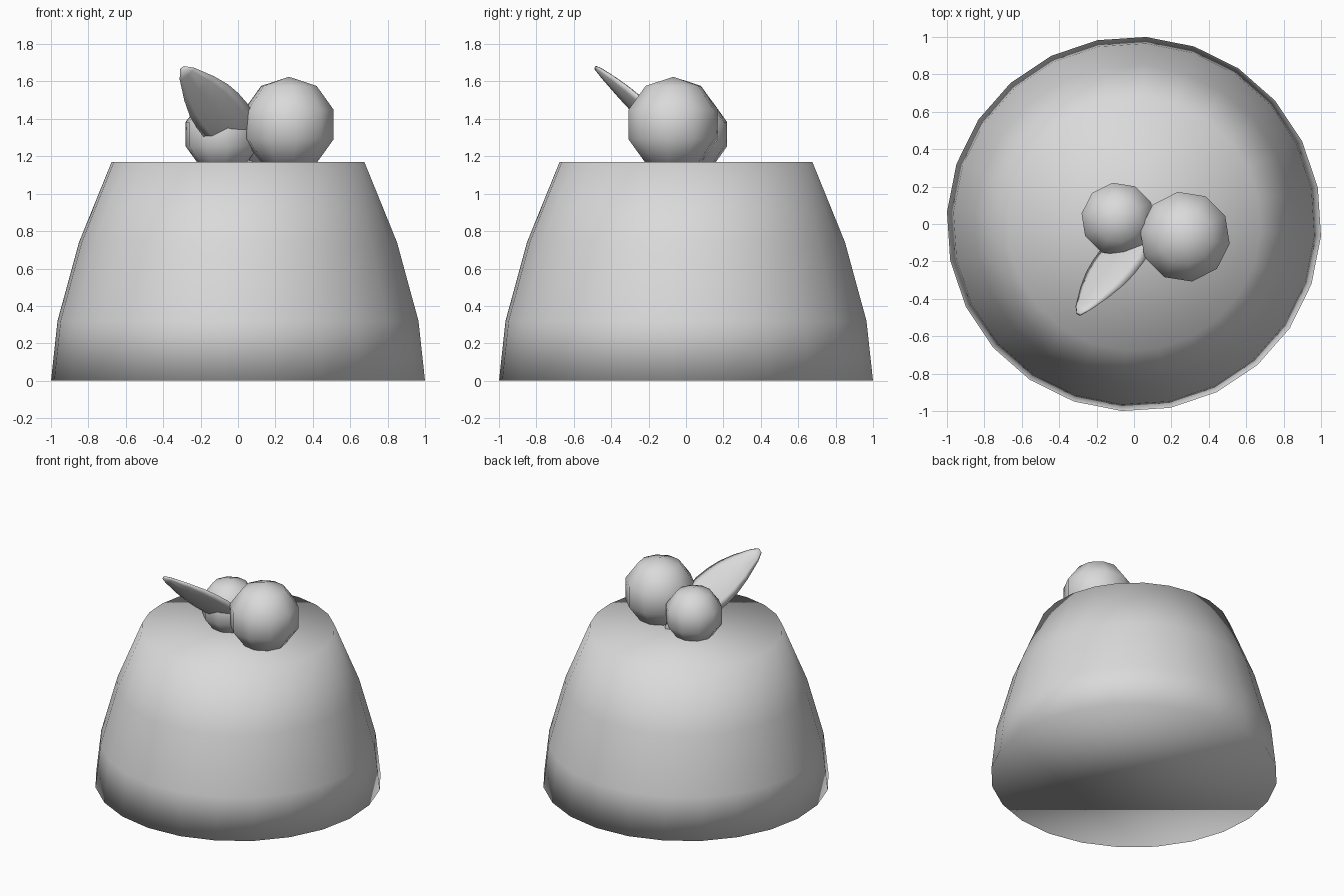
import bpy, bmesh, math
from mathutils import Vector

cube = bpy.data.objects.get("Cube")
if cube:
    bpy.data.objects.remove(cube, do_unlink=True)

# One plain grey material for every part
grey = bpy.data.materials.new("light grey")
grey.use_nodes = True
COLOUR = (0.7, 0.7, 0.7, 1.0)
grey.diffuse_color = COLOUR
grey.node_tree.nodes["Principled BSDF"].inputs["Base Color"].default_value = COLOUR


def finish(name, bm):
    """Turn a bmesh into a smooth, grey object."""
    bmesh.ops.recalc_face_normals(bm, faces=bm.faces[:])
    for f in bm.faces:
        f.smooth = True
    mesh = bpy.data.meshes.new(name)
    bm.to_mesh(mesh)
    bm.free()
    mesh.materials.append(grey)
    ob = bpy.data.objects.new(name, mesh)
    bpy.context.collection.objects.link(ob)
    return ob


def loft(bm, rings, cap_start=True, cap_end=True):
    """Bridge equal-sized rings of points with quads and cap the ends."""
    loops = [[bm.verts.new(p) for p in ring] for ring in rings]
    n = len(loops[0])
    for a, b in zip(loops, loops[1:]):
        for i in range(n):
            j = (i + 1) % n
            bm.faces.new((a[i], a[j], b[j], b[i]))
    if cap_start:
        bm.faces.new(loops[0][::-1])
    if cap_end:
        bm.faces.new(loops[-1])


def circle(radius, z, sides, offset):
    return [(radius * math.cos(offset + math.tau * i / sides),
             radius * math.sin(offset + math.tau * i / sides), z)
            for i in range(sides)]


# Domed pudding body: tapered profile with flat top and base
profile = [(1.002, 0.0), (0.967, 0.32), (0.852, 0.74), (0.677, 1.17)]
bm = bmesh.new()
loft(bm, [circle(r, z, 24, math.radians(-3.75)) for r, z in profile])
finish("pudding_body", bm)


# Low-poly berries resting on top
def berry(name, centre, radius):
    bm = bmesh.new()
    bmesh.ops.create_uvsphere(bm, u_segments=10, v_segments=5, radius=radius)
    ob = finish(name, bm)
    ob.location = centre
    ob.rotation_euler.z = math.radians(9)


berry("large_berry", (0.272, -0.068, 1.37), 0.255)
berry("small_berry", (-0.085, 0.025, 1.318), 0.208)

# Thin leaf leaning forward: (distance along the midrib, half width)
stations = [(-0.292, 0.018), (-0.255, 0.05), (-0.154, 0.102), (-0.07, 0.133),
            (0.0, 0.145), (0.08, 0.147), (0.144, 0.132), (0.267, 0.08),
            (0.36, 0.015)]


def on_leaf_plane(x, z):
    return Vector((x, -0.47 + 0.355 * (x + 0.29) - 0.81 * (z - 1.66), z))


normal = Vector((-0.355, 1.0, 0.81)).normalized()
rings = []
for along, half in stations:
    ring = []
    for i in range(8):
        a = math.tau * i / 8
        across = half * math.cos(a)
        x = -0.11 + 0.64 * along - 0.77 * across
        z = 1.445 - 0.77 * along - 0.64 * across
        thick = 0.008 + 0.13 * half
        ring.append(on_leaf_plane(x, z) + normal * thick * math.sin(a))
    rings.append(ring)
bm = bmesh.new()
loft(bm, rings)
finish("leaf", bm)
